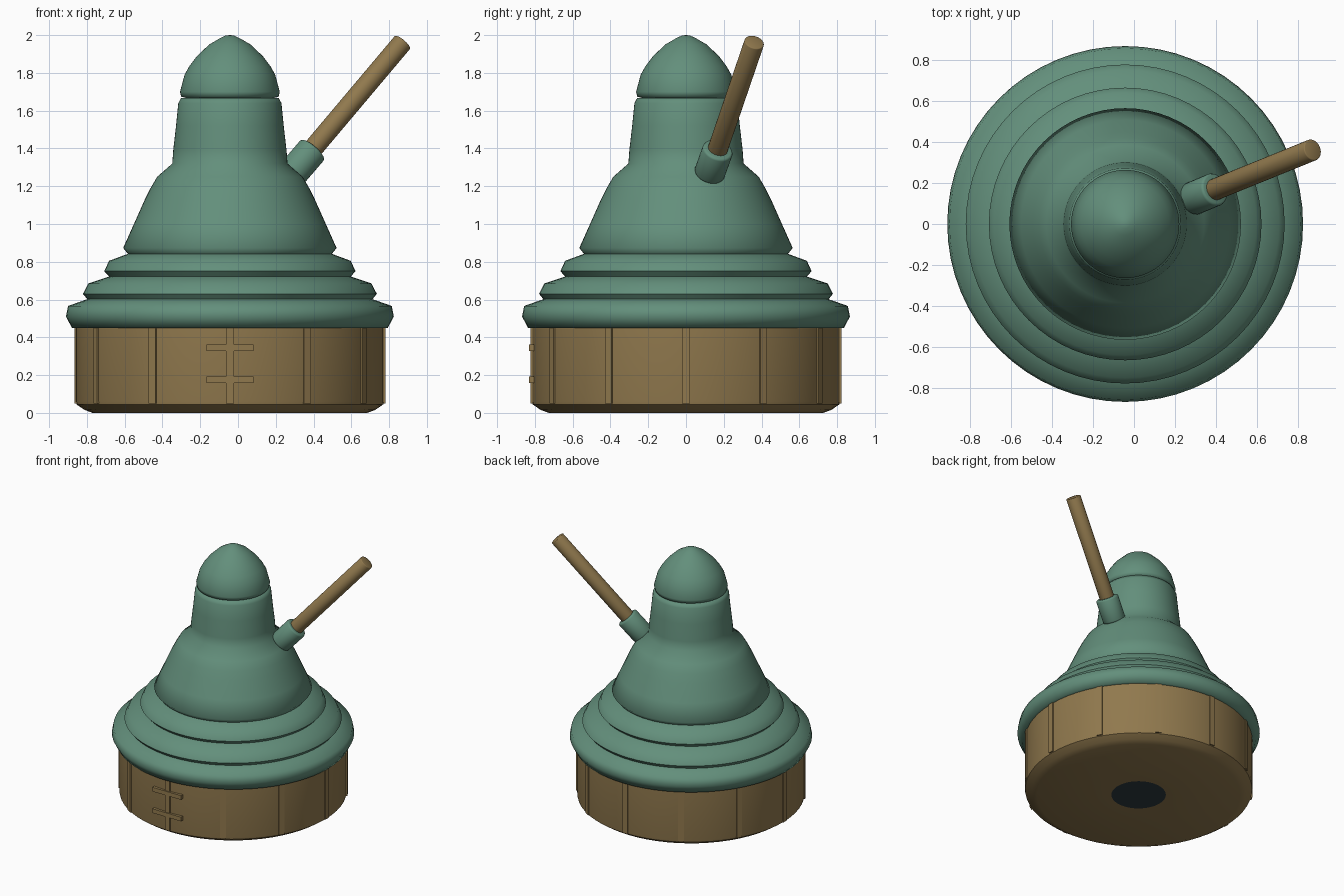
import bpy
import bmesh
from math import radians, sin, cos, pi
from mathutils import Vector, Matrix

cube = bpy.data.objects.get("Cube")
if cube:
    bpy.data.objects.remove(cube)

CX = -0.043      # central axis of the body
SEGMENTS = 64


def material(name, rgb):
    m = bpy.data.materials.new(name)
    m.use_nodes = True
    m.diffuse_color = (*rgb, 1)
    m.node_tree.nodes["Principled BSDF"].inputs["Base Color"].default_value = (*rgb, 1)
    return m


GREEN = material("sage green", (0.125, 0.275, 0.2))
TAN = material("wood tan", (0.28, 0.19, 0.075))
DARK = material("dark slate", (0.027, 0.042, 0.05))


def finish(bm, name, mats, angle):
    bmesh.ops.recalc_face_normals(bm, faces=bm.faces)
    me = bpy.data.meshes.new(name)
    bm.to_mesh(me)
    bm.free()
    ob = bpy.data.objects.new(name, me)
    bpy.context.collection.objects.link(ob)
    for m in mats:
        me.materials.append(m)
    bpy.ops.object.select_all(action="DESELECT")
    ob.select_set(True)
    bpy.context.view_layer.objects.active = ob
    if angle:
        bpy.ops.object.shade_smooth_by_angle(angle=radians(angle))
    return ob


def lathe(name, profile, mats, angle):
    """Spin a (radius, height) profile around the body axis."""
    bm = bmesh.new()
    verts = [bm.verts.new((CX + r, 0, z)) for r, z in profile]
    edges = [bm.edges.new(pair) for pair in zip(verts, verts[1:])]
    bmesh.ops.spin(bm, geom=verts + edges, cent=(CX, 0, 0), axis=(0, 0, 1),
                   angle=2 * pi, steps=SEGMENTS, use_merge=True)
    bmesh.ops.remove_doubles(bm, verts=bm.verts, dist=0.0005)
    return finish(bm, name, mats, angle)


def rod(name, start, end, radius, mat, bevel):
    """Cylinder between two points with softened rims."""
    a, b = Vector(start), Vector(end)
    d = b - a
    place = Matrix.Translation((a + b) / 2) @ d.to_track_quat("Z", "Y").to_matrix().to_4x4()
    bm = bmesh.new()
    bmesh.ops.create_cone(bm, cap_ends=True, segments=28, radius1=radius,
                          radius2=radius, depth=d.length, matrix=place)
    rims = [e for e in bm.edges if any(len(f.verts) > 4 for f in e.link_faces)]
    bmesh.ops.bevel(bm, geom=rims, offset=bevel, segments=2, affect="EDGES", profile=0.5)
    return finish(bm, name, [mat], 50)


def box(name, centre, size, mat, turn=0):
    bm = bmesh.new()
    place = (Matrix.Translation(centre) @ Matrix.Rotation(turn, 4, "Z")
             @ Matrix.Diagonal((*size, 1)))
    bmesh.ops.create_cube(bm, size=1, matrix=place)
    return finish(bm, name, [mat], 0)


# Wooden base with a dark round opening underneath
base = lathe("base_drum", [(0, 0), (0.195, 0), (0.727, 0), (0.77, 0.016),
                           (0.812, 0.045), (0.815, 0.06), (0.815, 0.47)],
             [TAN, DARK], 40)
for f in base.data.polygons:
    if f.center.z < 0.001 and (f.center - Vector((CX, 0, 0))).length < 0.195:
        f.material_index = 1

# Stepped roof, dome and neck
lathe("stepped_body", [
    (0.80, 0.45), (0.836, 0.45), (0.868, 0.51), (0.857, 0.566),
    (0.755, 0.602), (0.778, 0.63), (0.75, 0.685),
    (0.64, 0.722), (0.665, 0.75), (0.64, 0.805),
    (0.54, 0.842), (0.565, 0.873), (0.508, 1.0), (0.45, 1.13), (0.42, 1.19),
    (0.385, 1.25), (0.305, 1.32), (0.30, 1.39), (0.285, 1.52),
    (0.273, 1.64), (0.258, 1.668), (0.23, 1.668)], [GREEN], 64)

# Pointed cap on the neck
lathe("cap", [(0.23, 1.667), (0.258, 1.674), (0.264, 1.70), (0.24, 1.79),
              (0.215, 1.835), (0.175, 1.888), (0.11, 1.95), (0.055, 1.982),
              (0.022, 1.998), (0, 2.0)], [GREEN], 64)

# Upright ribs around the base
for i in range(12):
    a = i * pi / 6
    box("base_rib", (CX + 0.81 * cos(a), 0.81 * sin(a), 0.255), (0.026, 0.042, 0.41), TAN, a)

# Cross straps on the front rib
for z in (0.345, 0.175):
    box("front_strap", (CX, -0.815, z), (0.25, 0.03, 0.033), TAN)

# Side lever in its socket
rod("lever_socket", (0.285, 0.123, 1.265), (0.397, 0.17, 1.395), 0.082, GREEN, 0.012)
rod("lever", (0.33, 0.142, 1.32), (0.872, 0.362, 1.963), 0.053, TAN, 0.005)
